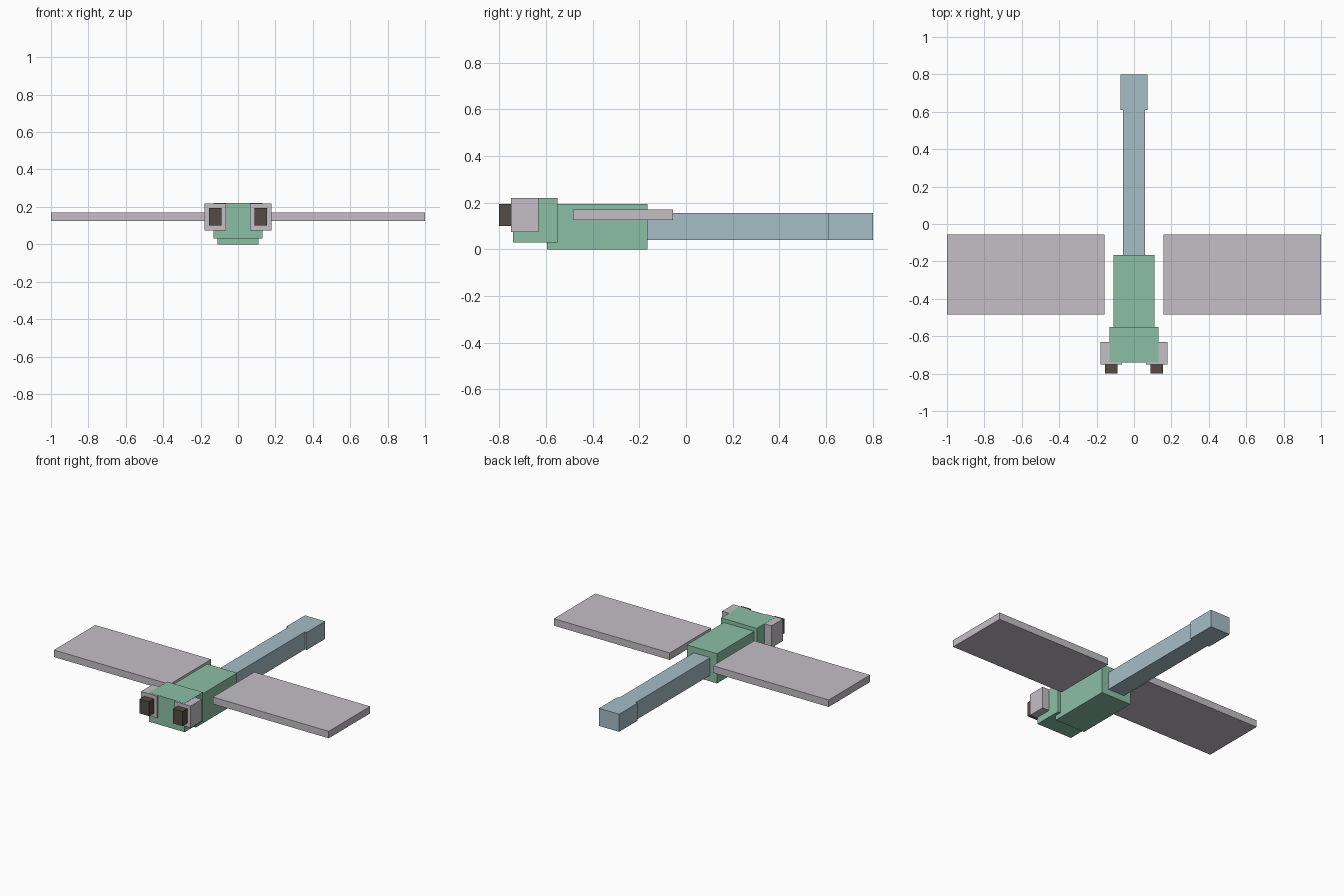
import bpy
import bmesh
from mathutils import Vector

cube = bpy.data.objects.get("Cube")
if cube:
    bpy.data.objects.remove(cube, do_unlink=True)


def material(name, r, g, b):
    mat = bpy.data.materials.new(name)
    mat.use_nodes = True
    mat.diffuse_color = (r, g, b, 1)
    mat.node_tree.nodes["Principled BSDF"].inputs["Base Color"].default_value = (r, g, b, 1)
    return mat


green = material("soft green", 0.26, 0.52, 0.38)
blue = material("dusty blue", 0.38, 0.51, 0.57)
grey = material("pale grey", 0.55, 0.52, 0.56)
brown = material("dark brown", 0.09, 0.07, 0.06)


def box(name, low, high, mat):
    """Axis-aligned block between two corners."""
    low, high = Vector(low), Vector(high)
    mesh = bpy.data.meshes.new(name)
    bm = bmesh.new()
    bmesh.ops.create_cube(bm, size=1)
    for v in bm.verts:
        v.co *= high - low
    bm.to_mesh(mesh)
    bm.free()
    mesh.materials.append(mat)
    obj = bpy.data.objects.new(name, mesh)
    obj.location = (low + high) / 2
    bpy.context.collection.objects.link(obj)


def pair(name, low, high, mat):
    """The same block on the left (+x) and mirrored on the right."""
    box("left_" + name, low, high, mat)
    box("right_" + name, (-high[0], low[1], low[2]), (-low[0], high[1], high[2]), mat)


# Head and body
box("head", (-0.13, -0.74, 0.03), (0.13, -0.55, 0.22), green)
box("thorax", (-0.11, -0.595, 0), (0.11, -0.165, 0.195), green)

# Tail with a wider tip
box("tail", (-0.06, -0.17, 0.04), (0.06, 0.61, 0.156), blue)
box("tail_tip", (-0.073, 0.61, 0.04), (0.073, 0.8, 0.156), blue)

# Wings stand just clear of the body
pair("wing", (0.157, -0.485, 0.125), (1, -0.055, 0.171), grey)

# Eyes with protruding pupils
pair("eye", (0.063, -0.75, 0.075), (0.18, -0.632, 0.219), grey)
pair("pupil", (0.087, -0.8, 0.1), (0.156, -0.745, 0.195), brown)
